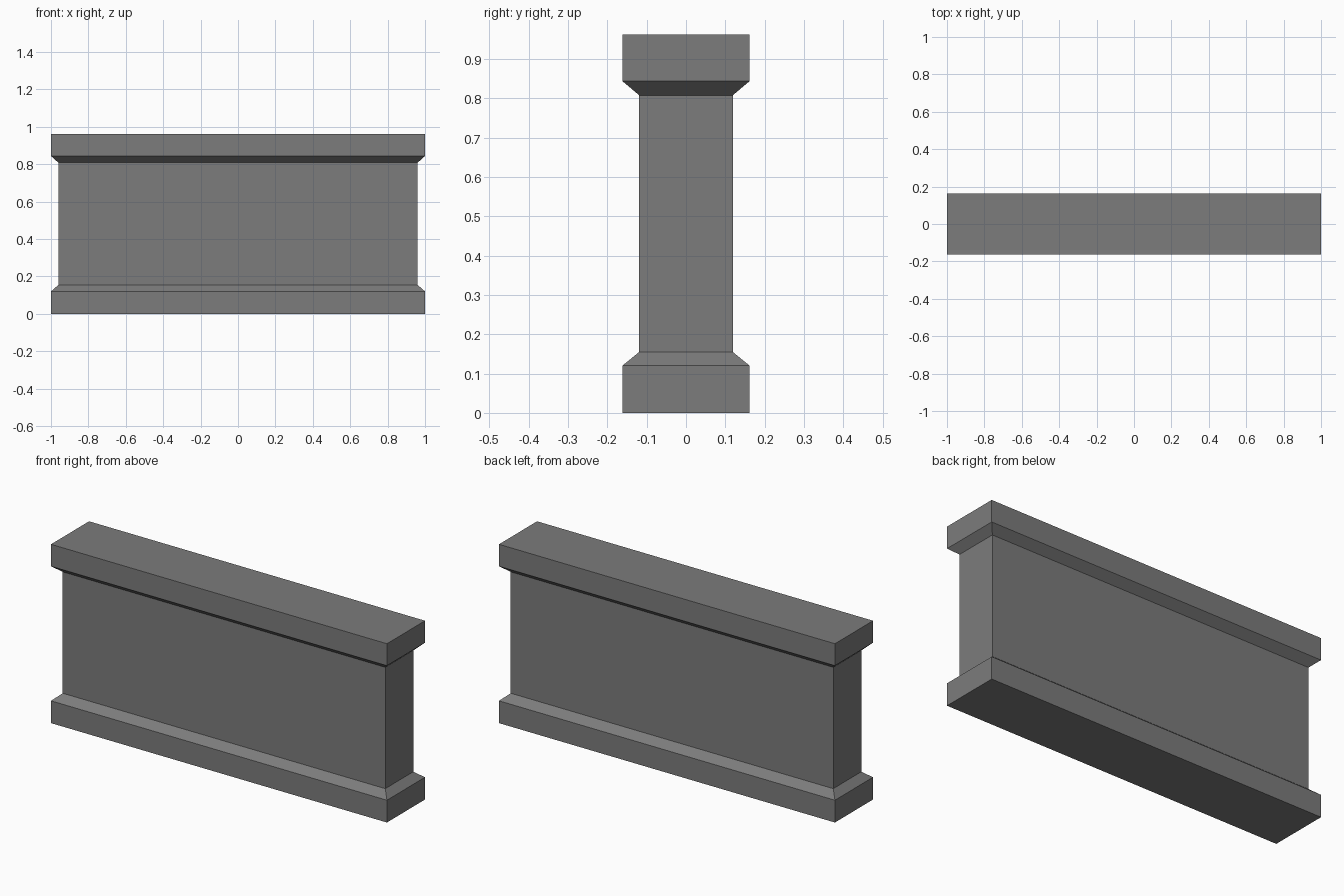
import bpy, bmesh

if "Cube" in bpy.data.objects:
    bpy.data.objects.remove(bpy.data.objects["Cube"])

# Single grey stone colour
stone = bpy.data.materials.new("grey_stone")
stone.diffuse_color = (0.2, 0.2, 0.2, 1)
stone.use_nodes = True
stone.node_tree.nodes["Principled BSDF"].inputs["Base Color"].default_value = stone.diffuse_color

# Moulded profile: (half length, half depth, height), plinth to coping
WIDE, SLIM = (1.0, 0.162), (0.96, 0.119)
profile = [(*WIDE, 0.0), (*WIDE, 0.12), (*SLIM, 0.155),
           (*SLIM, 0.808), (*WIDE, 0.844), (*WIDE, 0.962)]

# Wall: stack rectangular rings and bridge them
bm = bmesh.new()
rings = [[bm.verts.new((sx * x, sy * y, z))
          for sx, sy in ((-1, -1), (1, -1), (1, 1), (-1, 1))]
         for x, y, z in profile]
for low, high in zip(rings, rings[1:]):
    for i in range(4):
        j = (i + 1) % 4
        bm.faces.new((low[i], low[j], high[j], high[i]))

# Underside and top
bm.faces.new(rings[0][::-1])
bm.faces.new(rings[-1])
bm.normal_update()

mesh = bpy.data.meshes.new("low_wall")
bm.to_mesh(mesh)
bm.free()
mesh.materials.append(stone)
wall = bpy.data.objects.new("low_wall", mesh)
bpy.context.collection.objects.link(wall)
